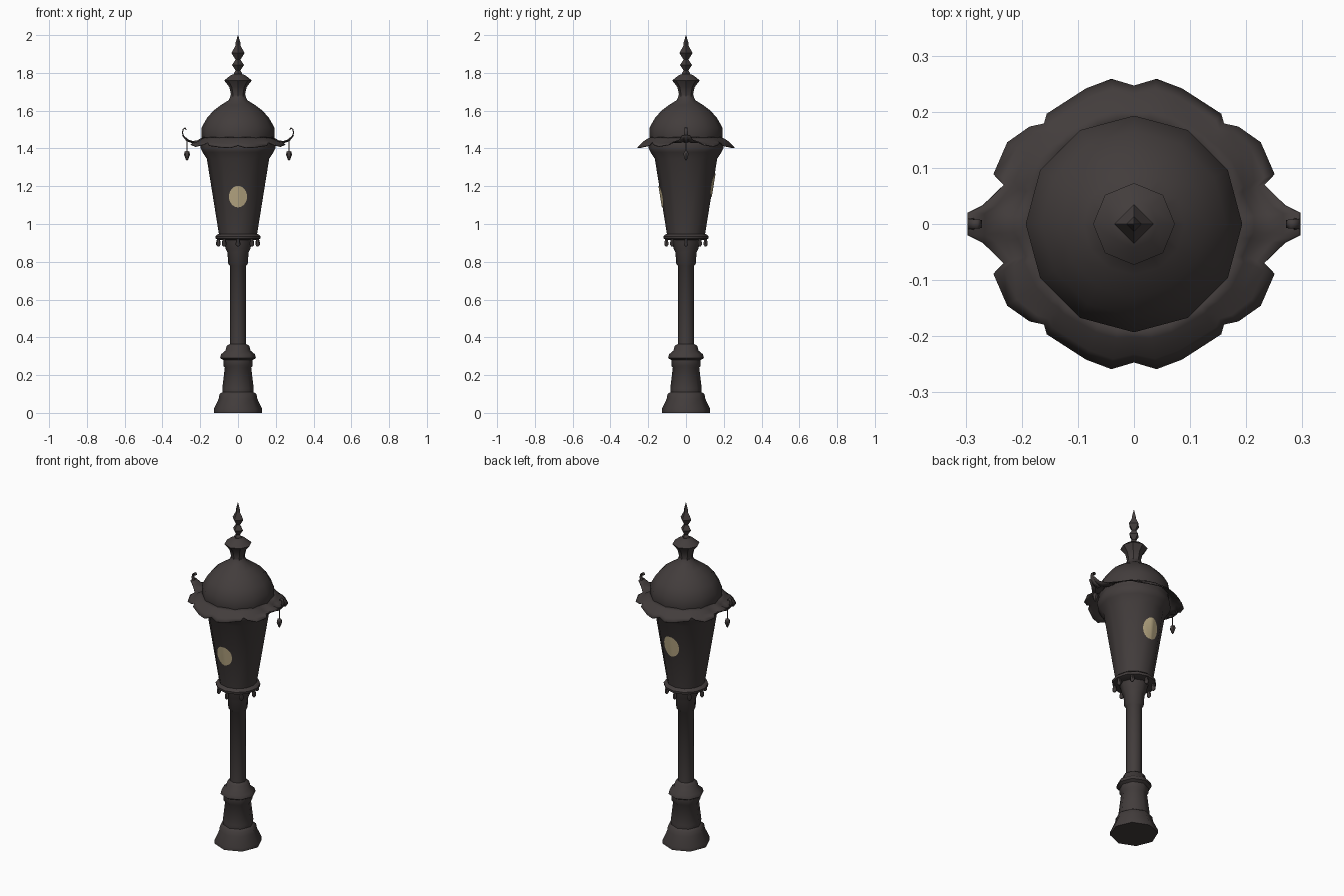
import bpy, bmesh, math
from math import sin, cos, tan, pi, radians
from mathutils import Vector

cube = bpy.data.objects.get("Cube")
if cube:
    bpy.data.objects.remove(cube)


def material(name, rgb):
    m = bpy.data.materials.new(name)
    m.use_nodes = True
    m.diffuse_color = (*rgb, 1)
    bsdf = m.node_tree.nodes["Principled BSDF"]
    bsdf.inputs["Base Color"].default_value = (*rgb, 1)
    bsdf.inputs["Roughness"].default_value = 0.7
    return m


iron = material("dark iron", (0.055, 0.046, 0.045))
glow = material("warm glass", (0.5, 0.41, 0.24))


def finish(name, bm, mat, smooth=40, thickness=0):
    bmesh.ops.recalc_face_normals(bm, faces=bm.faces)
    mesh = bpy.data.meshes.new(name)
    bm.to_mesh(mesh)
    bm.free()
    mesh.materials.append(mat)
    ob = bpy.data.objects.new(name, mesh)
    bpy.context.collection.objects.link(ob)
    if thickness:
        mod = ob.modifiers.new("thickness", "SOLIDIFY")
        mod.thickness = thickness
        mod.offset = 0
    if smooth:
        bpy.ops.object.select_all(action="DESELECT")
        ob.select_set(True)
        bpy.context.view_layer.objects.active = ob
        bpy.ops.object.shade_smooth_by_angle(angle=radians(smooth))
    return ob


def lathe(name, profile, sides, at=(0, 0), smooth=50):
    """Turn (radius, height) points around a vertical axis and cap the ends."""
    bm = bmesh.new()
    rings = [[bm.verts.new((at[0] + r * cos(2 * pi * i / sides),
                            at[1] + r * sin(2 * pi * i / sides), z))
              for i in range(sides)] for r, z in profile]
    for a, b in zip(rings, rings[1:]):
        for i in range(sides):
            j = (i + 1) % sides
            bm.faces.new((a[i], a[j], b[j], b[i]))
    bm.faces.new(rings[0])
    bm.faces.new(rings[-1])
    return finish(name, bm, iron, smooth)


# Post with stepped foot and capital
lathe("post", [(.128, 0), (.128, .02), (.102, .075), (.098, .1), (.082, .11),
               (.083, .13), (.07, .24), (.078, .25), (.078, .28), (.095, .29),
               (.09, .31), (.066, .33), (.06, .355), (.043, .365), (.043, .78),
               (.052, .79), (.056, .85), (.066, .87), (.072, .9), (.08, .925)], 8)

# Lantern body, collar and dome
lathe("lantern_body", [(.1, .94), (.165, 1.345), (.188, 1.38), (.2, 1.405),
                       (.19, 1.44)], 12)
lathe("collar", [(.095, .915), (.118, .922), (.12, .935), (.104, .948)], 12)
lathe("dome", [(.188, 1.43), (.193, 1.46), (.193, 1.51), (.165, 1.56),
               (.13, 1.6), (.09, 1.63), (.05, 1.655), (.038, 1.68)], 12)

# Cap and spire
lathe("cap", [(.04, 1.66), (.038, 1.69), (.046, 1.725), (.073, 1.76),
              (.042, 1.785), (.02, 1.795)], 8, smooth=30)
lathe("spire", [(.02, 1.78), (.022, 1.8), (.012, 1.812), (.032, 1.842),
                (.013, 1.87), (.035, 1.905), (.013, 1.945), (.014, 1.955),
                (.001, 2)], 4, smooth=20)

# Scalloped brim: x, y, middle height, edge height for one quarter
quarter = [(.295, 0, 1.41, 1.47), (.295, .02, 1.41, 1.47), (.268, .034, 1.41, 1.445),
           (.232, .07, 1.425, 1.432), (.25, .088, 1.43, 1.42), (.225, .145, 1.435, 1.41),
           (.185, .173, 1.44, 1.42), (.16, .178, 1.44, 1.43), (.155, .195, 1.44, 1.415),
           (.085, .24, 1.445, 1.405), (.04, .257, 1.445, 1.403), (0, .245, 1.445, 1.415)]
half = quarter + [(-x, y, m, z) for x, y, m, z in quarter[-2::-1]]
outline = half + [(x, -y, m, z) for x, y, m, z in half[-2:0:-1]]
bm = bmesh.new()
columns = []
for x, y, mid, edge in outline:
    rim = Vector((x, y))
    inner = rim.normalized() * 0.186
    column = []
    for k in range(5):
        t = k / 4
        p = inner.lerp(rim, t)
        z = (1 - t) ** 2 * 1.458 + 2 * t * (1 - t) * mid + t * t * edge
        column.append(bm.verts.new((p.x, p.y, z)))
    columns.append(column)
for a, b in zip(columns, columns[1:] + columns[:1]):
    for k in range(4):
        bm.faces.new((a[k], a[k + 1], b[k + 1], b[k]))
finish("scalloped_brim", bm, iron, 40, 0.005)

# Side scrolls with hanging pendants
curl = [(.245, 1.432), (.27, 1.44), (.287, 1.46), (.294, 1.483),
        (.29, 1.502), (.28, 1.508), (.273, 1.498)]
for side, label in ((1, "left"), (-1, "right")):
    bm = bmesh.new()
    rows = [[bm.verts.new((side * x, s * (.012 - .0008 * i), z)) for s in (-1, 1)]
            for i, (x, z) in enumerate(curl)]
    for a, b in zip(rows, rows[1:]):
        bm.faces.new((a[0], a[1], b[1], b[0]))
    finish(label + "_scroll", bm, iron, 50, 0.006)
    lathe(label + "_pendant", [(.002, 1.335), (.008, 1.345), (.016, 1.368),
                               (.012, 1.383), (.003, 1.388), (.003, 1.44)],
          6, (side * .27, 0))

# Drops beneath the collar
for i in range(8):
    a = i * pi / 4
    lathe("collar_drop", [(.004, .88), (.012, .89), (.012, .902), (.006, .925)],
          6, (.104 * cos(a), .104 * sin(a)))


# Round glass panes lying on the two body facets that meet at front and back
def pane(name, side, height, width, tall):
    bm = bmesh.new()
    for s in (1, -1):
        points = []
        for i in range(13):
            a = pi / 2 - pi * i / 12
            x, z = width * cos(a), height + tall * sin(a)
            radius = .1 + .065 * (z - .94) / .405
            points.append(bm.verts.new((s * x, side * (radius - x * tan(pi / 12) + .004), z)))
        face = bm.faces.new(points)
        face.normal_update()
        if face.normal.y * side < 0:
            face.normal_flip()
    bmesh.ops.remove_doubles(bm, verts=bm.verts, dist=1e-5)
    finish(name, bm, glow, 40)


pane("front_pane", -1, 1.145, .048, .057)
pane("back_pane", 1, 1.205, .048, .062)
